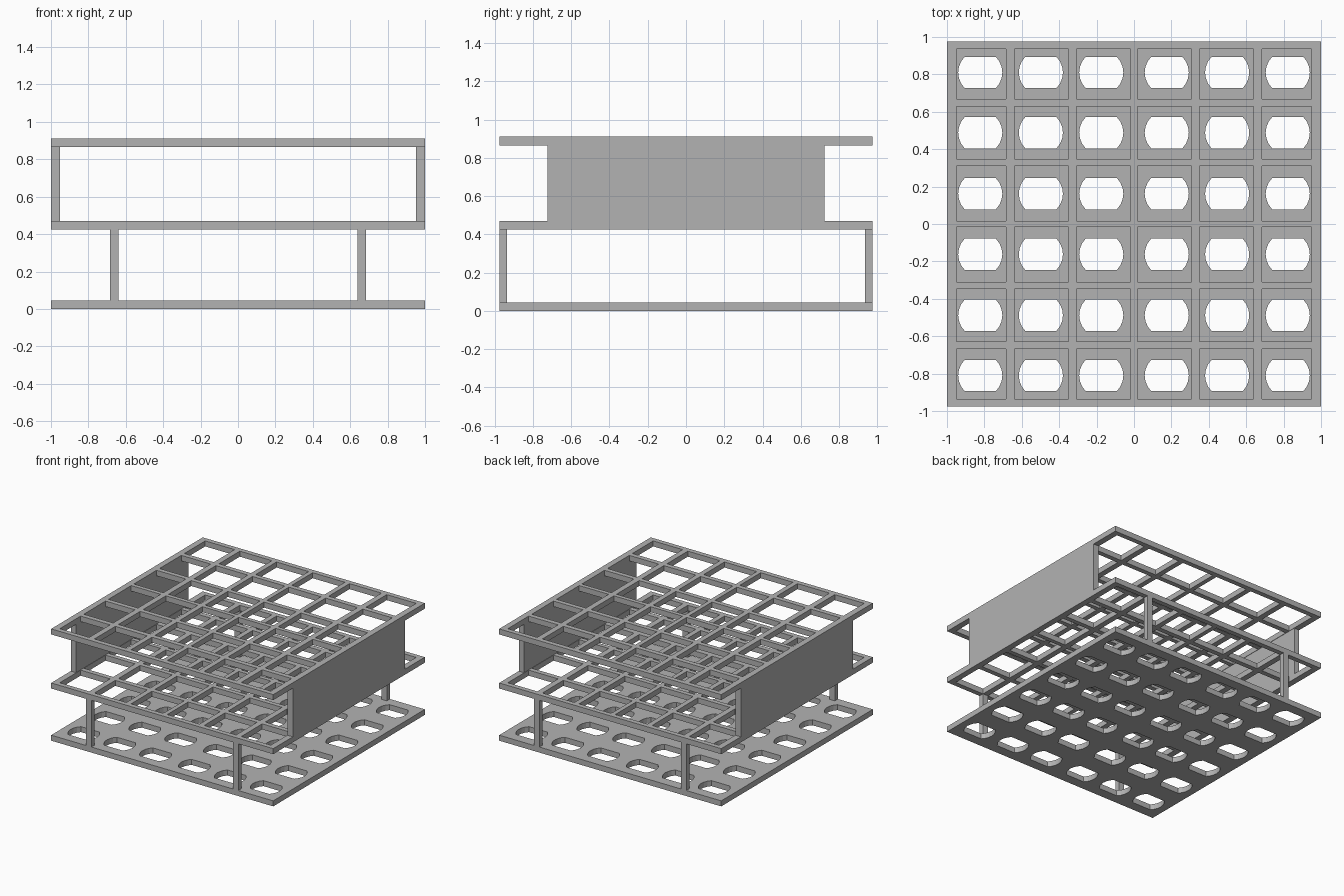
import bpy, bmesh, math

cube = bpy.data.objects.get("Cube")
if cube:
    bpy.data.objects.remove(cube, do_unlink=True)

HX, HY, T = 1.0, 0.975, 0.045            # half sizes and sheet thickness
LEVELS = {"base": 0.0, "middle": 0.425, "top": 0.865}

grey = bpy.data.materials.new("plain grey")
grey.use_nodes = True
grey.diffuse_color = (0.45, 0.45, 0.45, 1)
grey.node_tree.nodes["Principled BSDF"].inputs["Base Color"].default_value = (0.45, 0.45, 0.45, 1)


def add_object(name, bm):
    mesh = bpy.data.meshes.new(name)
    bm.to_mesh(mesh)
    bm.free()
    mesh.materials.append(grey)
    obj = bpy.data.objects.new(name, mesh)
    bpy.context.collection.objects.link(obj)
    return obj


def rectangle(x0, x1, y0, y1):
    return [(x0, y0), (x1, y0), (x1, y1), (x0, y1)]


def clipped_circle(cx, cy, radius=0.118, steps=6):
    """Round hole with its front and back cut flat."""
    points = []
    for start in (-45, 135):
        for i in range(steps + 1):
            a = math.radians(start + 90 * i / steps)
            points.append((cx + radius * math.cos(a), cy + radius * math.sin(a)))
    return points


def plate(name, z, holes):
    """Flat sheet with openings, thickened evenly about its middle."""
    bm = bmesh.new()
    for loop in [rectangle(-HX, HX, -HY, HY)] + holes:
        verts = [bm.verts.new((x, y, z + T / 2)) for x, y in loop]
        for a, b in zip(verts, verts[1:] + verts[:1]):
            bm.edges.new((a, b))
    bmesh.ops.triangle_fill(bm, use_beauty=True, edges=bm.edges[:], normal=(0, 0, 1))
    obj = add_object(name, bm)
    solid = obj.modifiers.new("thickness", "SOLIDIFY")
    solid.thickness = T
    solid.offset = 0


def box(name, x0, x1, y0, y1, z0, z1):
    bm = bmesh.new()
    bmesh.ops.create_cube(bm, size=1)
    for v in bm.verts:
        v.co.x = x1 if v.co.x > 0 else x0
        v.co.y = y1 if v.co.y > 0 else y0
        v.co.z = z1 if v.co.z > 0 else z0
    add_object(name, bm)


def mirrored(spans):
    return [(-b, -a) for a, b in spans] + spans


# Base sheet with rows of clipped round holes
centres_x = [s * c for c in (0.175, 0.498, 0.822) for s in (-1, 1)]
centres_y = [s * c for c in (0.162, 0.488, 0.81) for s in (-1, 1)]
plate("base_plate", LEVELS["base"],
      [clipped_circle(x, y) for x in centres_x for y in centres_y])

# Two identical open grids
spans_x = mirrored([(0.018, 0.308), (0.35, 0.638), (0.685, 0.95)])
spans_y = mirrored([(0.017, 0.309), (0.347, 0.627), (0.667, 0.935)])
windows = [rectangle(*sx, *sy) for sx in spans_x for sy in spans_y]
for level in ("middle", "top"):
    plate(level + "_grid", LEVELS[level], windows)

# Side walls between the grids, and posts between base and middle grid
for side, (x0, x1) in zip(("right", "left"), mirrored([(0.953, HX)])):
    box(side + "_wall", x0, x1, -0.723, 0.723, LEVELS["middle"] + T, LEVELS["top"])
for side, (x0, x1) in zip(("right", "left"), mirrored([(0.638, 0.685)])):
    for end, (y0, y1) in zip(("front", "back"), mirrored([(0.935, HY)])):
        box(f"{end}_{side}_post", x0, x1, y0, y1, T, LEVELS["middle"])
